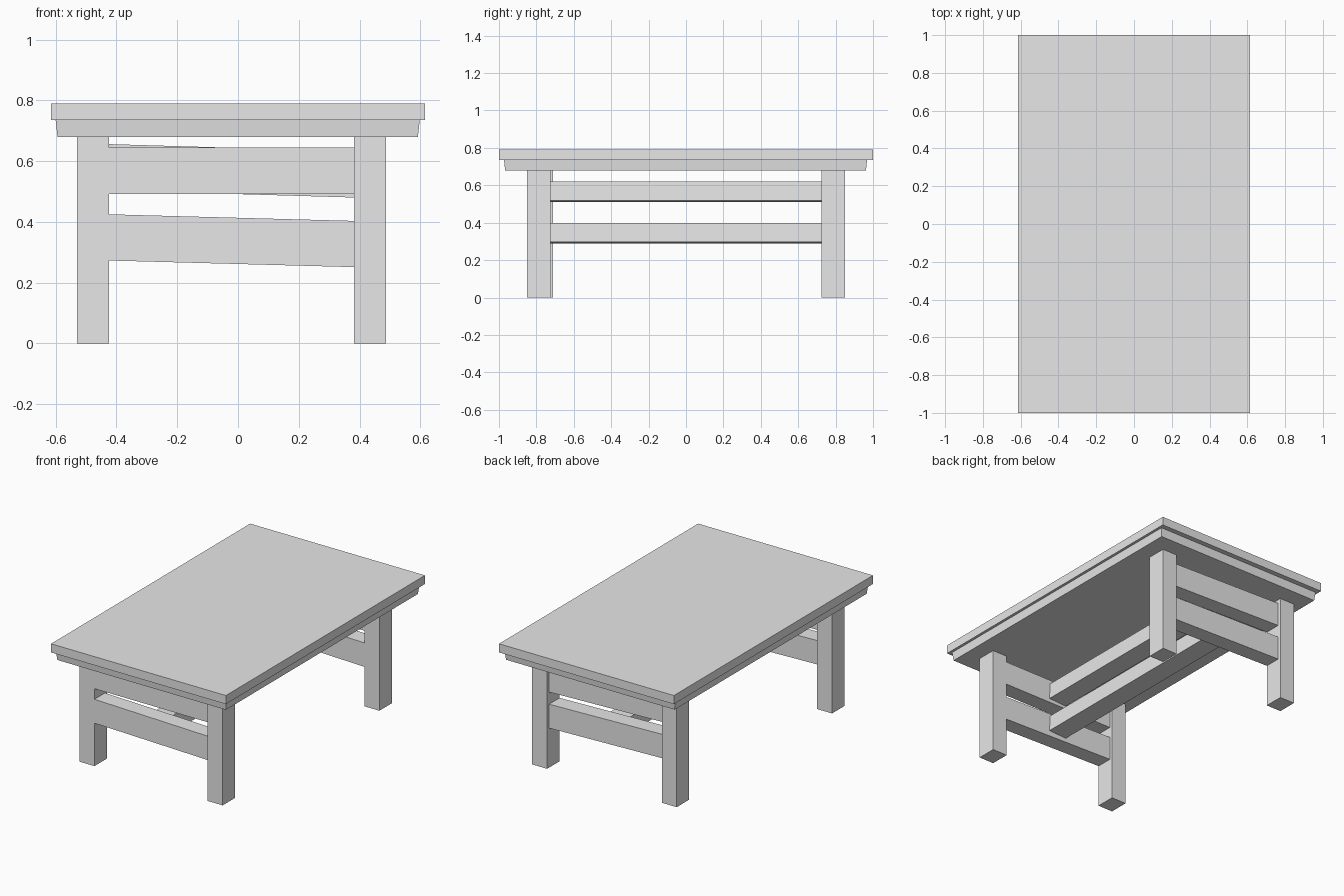
import bpy
import bmesh
import math

cube = bpy.data.objects.get("Cube")
if cube:
    bpy.data.objects.remove(cube, do_unlink=True)

GREY = (0.8, 0.8, 0.8, 1.0)
mat = bpy.data.materials.new("light grey")
mat.use_nodes = True
mat.diffuse_color = GREY
mat.node_tree.nodes["Principled BSDF"].inputs["Base Color"].default_value = GREY


def box(name, xs, ys, zs, drop=0.0, taper=0.0, roll=0.0):
    """Box from ranges; drop lowers the +x end, taper pulls in the bottom."""
    bm = bmesh.new()
    bmesh.ops.create_cube(bm, size=1)
    sx, sy, sz = (r[1] - r[0] for r in (xs, ys, zs))
    for v in bm.verts:
        inset = taper if v.co.z < 0 else 0.0
        x, z = v.co.x, v.co.z
        v.co = (x * (sx - 2 * inset), v.co.y * (sy - 2 * inset), z * sz - drop * x)
    mesh = bpy.data.meshes.new(name)
    bm.to_mesh(mesh)
    bm.free()
    mesh.materials.append(mat)
    obj = bpy.data.objects.new(name, mesh)
    obj.location = [sum(r) / 2 for r in (xs, ys, zs)]
    obj.rotation_euler.y = roll
    bpy.context.collection.objects.link(obj)
    return obj


# Table top and the narrower board beneath it
box("table_top", (-0.615, 0.615), (-1, 1), (0.735, 0.79))
box("under_board", (-0.6, 0.598), (-0.973, 0.968), (0.68, 0.735), taper=0.006)

# Four square legs
LEFT_X, RIGHT_X = (0.382, 0.487), (-0.53, -0.425)
FRONT_Y, BACK_Y = (-0.85, -0.725), (0.725, 0.85)
box("front_left_leg", LEFT_X, FRONT_Y, (0, 0.68))
box("front_right_leg", RIGHT_X, (-0.835, -0.71), (0, 0.68))
box("back_left_leg", LEFT_X, BACK_Y, (0, 0.68))
box("back_right_leg", RIGHT_X, BACK_Y, (0, 0.68))

# End rails between the legs, most of them slightly sloped
SPAN = (-0.43, 0.387)
for end, ys in (("front", (-0.835, -0.73)), ("back", (0.725, 0.83))):
    upper_drop = 0.024 if end == "back" else 0.0
    box(end + "_upper_rail", SPAN, ys, (0.492, 0.644), drop=upper_drop)
    box(end + "_lower_rail", SPAN, ys, (0.262, 0.414), drop=0.022)

# Long stretchers joining the end rails, rolled a little
for name, zs in (("upper_stretcher", (0.514, 0.617)), ("lower_stretcher", (0.293, 0.396))):
    box(name, (-0.085, 0.042), (-0.735, 0.73), zs, roll=math.radians(-3))
